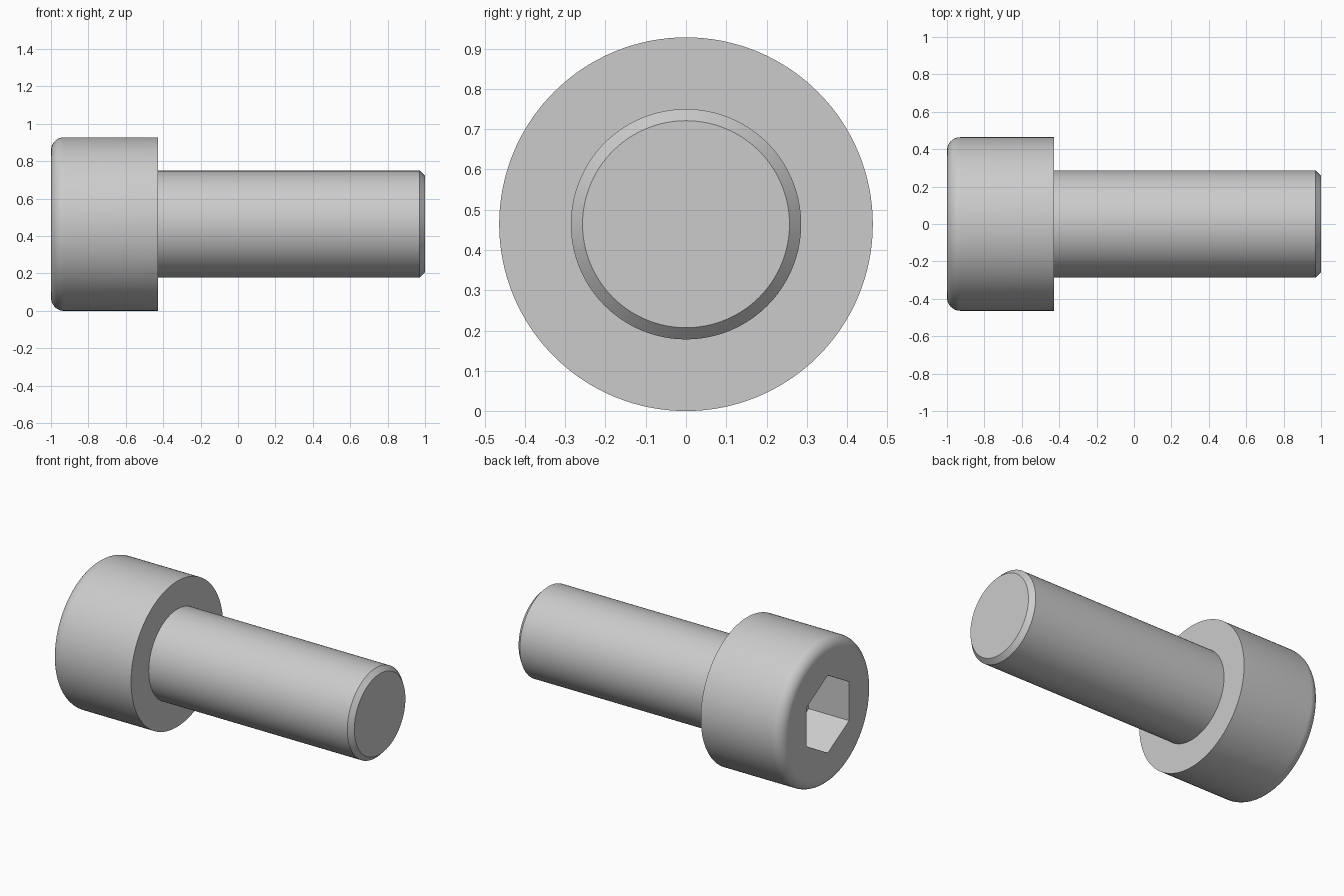
import bpy, bmesh, math
from mathutils import Vector

if "Cube" in bpy.data.objects:
    bpy.data.objects.remove(bpy.data.objects["Cube"])

HEAD_R, SHANK_R = 0.464, 0.286
FILLET, CHAMFER = 0.071, 0.029
HEX_R, HEX_DEPTH = 0.2474, 0.286
SEATING_X = -0.429          # underside of the head
SEGMENTS = 128


def new_object(name, bm):
    bmesh.ops.recalc_face_normals(bm, faces=bm.faces)
    mesh = bpy.data.meshes.new(name)
    bm.to_mesh(mesh)
    bm.free()
    obj = bpy.data.objects.new(name, mesh)
    bpy.context.collection.objects.link(obj)
    return obj


def ring(bm, x, radius, sides):
    angles = [2 * math.pi * i / sides for i in range(sides)]
    return [bm.verts.new((x, radius * math.sin(a), HEAD_R + radius * math.cos(a)))
            for a in angles]


def lathe(name, profile, sides):
    """Closed solid of revolution about the x axis from (x, radius) points."""
    bm = bmesh.new()
    rings = [ring(bm, x, r, sides) for x, r in profile]
    for a, b in zip(rings, rings[1:]):
        for i in range(sides):
            j = (i + 1) % sides
            bm.faces.new((a[i], a[j], b[j], b[i]))
    bm.faces.new(rings[0])
    bm.faces.new(rings[-1])
    return new_object(name, bm)


# Screw body: filleted head, plain shank, chamfered tip
profile = []
for i in range(11):
    a = math.pi / 2 * i / 10
    profile.append((-1 + FILLET * (1 - math.sin(a)),
                    HEAD_R - FILLET * (1 - math.cos(a))))
profile.reverse()
profile += [(SEATING_X, HEAD_R), (SEATING_X, SHANK_R),
            (1 - CHAMFER, SHANK_R), (1, SHANK_R - CHAMFER)]
screw = lathe("cap_screw", profile, SEGMENTS)

# Hex socket: six-sided cutter with corners pointing up and down
cutter = lathe("hex_socket_cutter",
               [(-1.1, HEX_R), (-1 + HEX_DEPTH, HEX_R)], 6)
cut = screw.modifiers.new("hex_socket", 'BOOLEAN')
cut.operation = 'DIFFERENCE'
cut.solver = 'EXACT'
cut.object = cutter

bpy.ops.object.select_all(action='DESELECT')
screw.select_set(True)
bpy.context.view_layer.objects.active = screw
bpy.ops.object.modifier_apply(modifier=cut.name)
bpy.data.objects.remove(cutter, do_unlink=True)

# Smooth round surfaces, crisp edges
bpy.ops.object.shade_smooth_by_angle(angle=math.radians(25))
